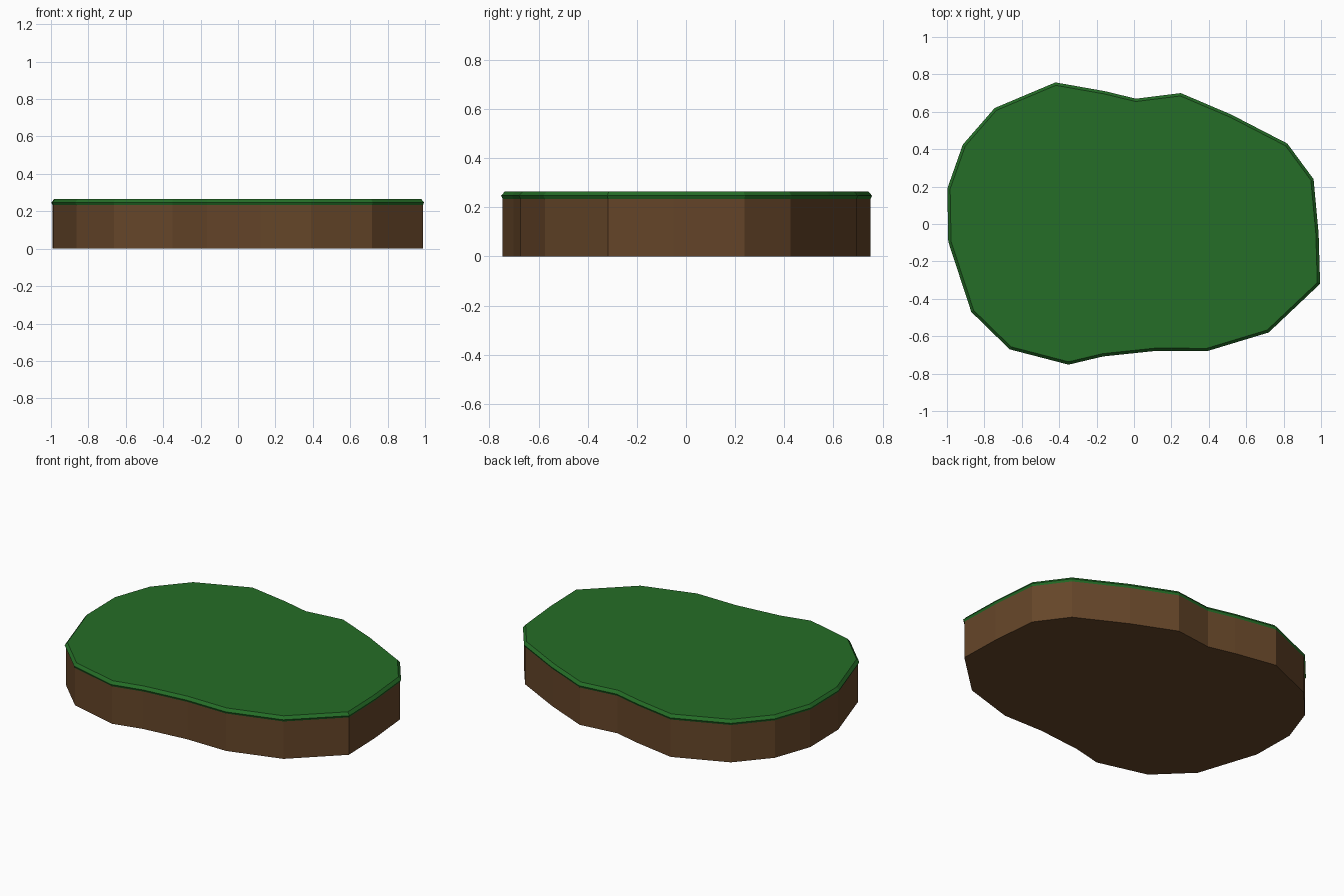
import bpy, bmesh
from mathutils import Vector

if "Cube" in bpy.data.objects:
    bpy.data.objects.remove(bpy.data.objects["Cube"])

# Irregular island outline, counter-clockwise seen from above
OUTLINE = [(0.995, -0.32), (0.987, -0.05), (0.96, 0.24), (0.82, 0.43), (0.52, 0.585),
           (0.25, 0.70), (0.01, 0.67), (-0.155, 0.71), (-0.42, 0.757), (-0.745, 0.62),
           (-0.915, 0.425), (-0.998, 0.19), (-0.993, -0.095), (-0.87, -0.47),
           (-0.665, -0.67), (-0.35, -0.752), (-0.165, -0.708), (0.12, -0.678),
           (0.39, -0.68), (0.72, -0.58)]


def inset(points, d):
    """Move every outline corner inwards by d along its mitre."""
    pts = [Vector(p) for p in points]
    out = []
    for i, p in enumerate(pts):
        e1 = (p - pts[i - 1]).normalized()
        e2 = (pts[(i + 1) % len(pts)] - p).normalized()
        n1, n2 = Vector((-e1.y, e1.x)), Vector((-e2.y, e2.x))
        n = (n1 + n2).normalized()
        out.append(p + n * d / n.dot(n1))
    return out


def material(name, color):
    m = bpy.data.materials.new(name)
    m.diffuse_color = (*color, 1)
    m.use_nodes = True
    m.node_tree.nodes["Principled BSDF"].inputs["Base Color"].default_value = m.diffuse_color
    return m


def layered(name, layers, mat):
    """Closed solid from (height, inset) layers of the outline."""
    bm = bmesh.new()
    rings = [[bm.verts.new((p.x, p.y, z)) for p in inset(OUTLINE, d)] for z, d in layers]
    n = len(OUTLINE)
    for a, b in zip(rings, rings[1:]):
        for i in range(n):
            j = (i + 1) % n
            bm.faces.new((a[i], a[j], b[j], b[i]))
    bm.faces.new(rings[0][::-1])
    bm.faces.new(rings[-1])
    me = bpy.data.meshes.new(name)
    bm.to_mesh(me)
    bm.free()
    me.materials.append(mat)
    ob = bpy.data.objects.new(name, me)
    bpy.context.collection.objects.link(ob)


# Earth slab with straight walls
layered("dirt_base", [(0, 0.006), (0.236, 0.006)], material("brown dirt", (0.13, 0.06, 0.022)))

# Thin turf cap with a bevelled, slightly overhanging rim
layered("grass_top", [(0.234, 0.006), (0.247, 0.0), (0.265, 0.015)],
        material("green grass", (0.018, 0.155, 0.02)))
